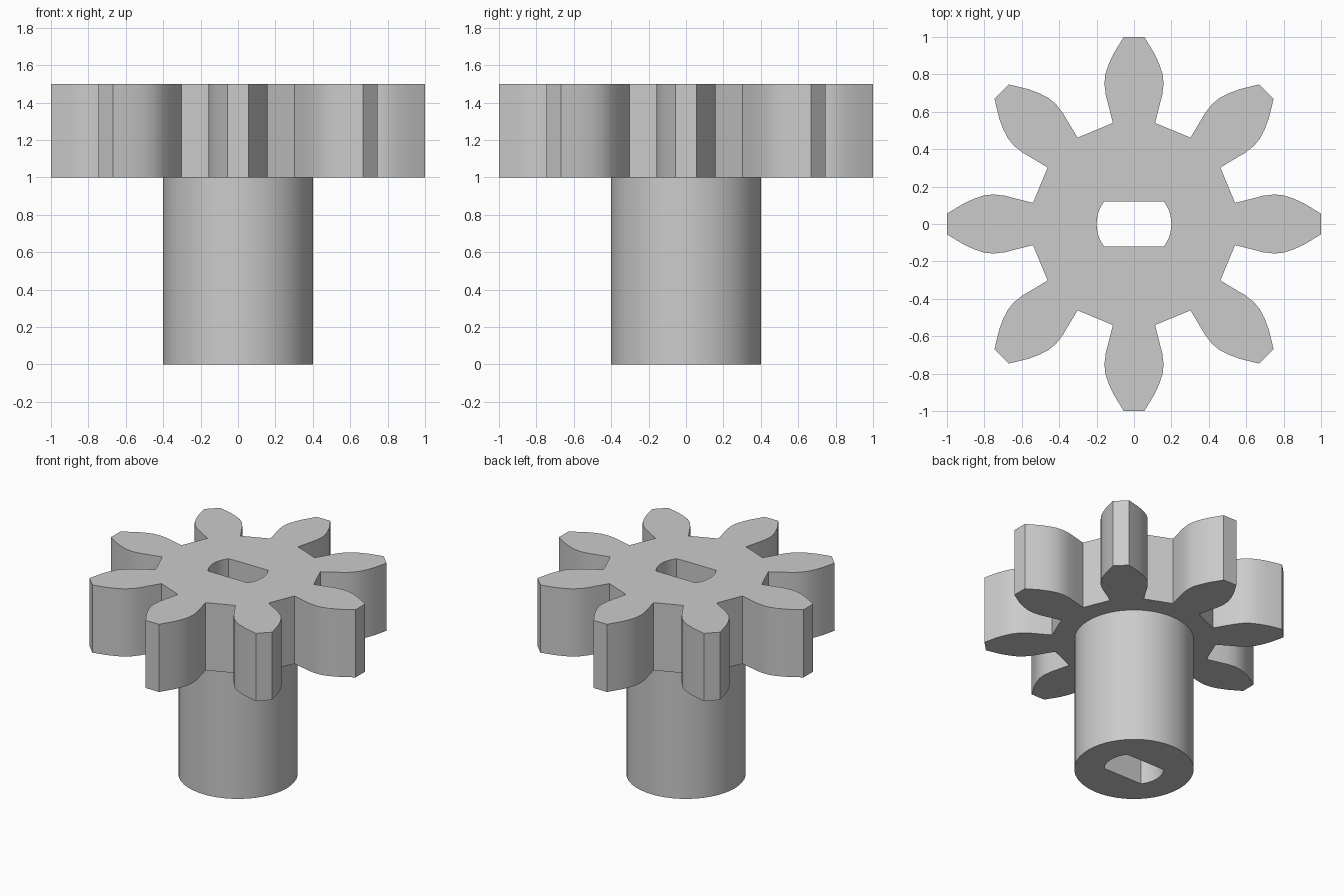
import bpy
import bmesh
from math import cos, sin, pi, radians, asin

cube = bpy.data.objects.get("Cube")
if cube:
    bpy.data.objects.remove(cube, do_unlink=True)

TEETH = 8
BOTTOM, SHOULDER, TOP = 0.0, 1.0, 1.5
SHAFT_RADIUS, BORE_RADIUS, FLAT = 0.4, 0.2, 0.12

# Half a tooth from root to tip: (sideways, outwards)
HALF_TOOTH = [(0.113, 0.54), (0.133, 0.62), (0.151, 0.69), (0.158, 0.75),
              (0.153, 0.80), (0.137, 0.85), (0.11, 0.91), (0.055, 1.0)]


def gear_outline():
    tooth = [(out, -side) for side, out in HALF_TOOTH]
    tooth += [(x, -y) for x, y in reversed(tooth)]
    points = []
    for i in range(TEETH):
        c, s = cos(2 * pi * i / TEETH), sin(2 * pi * i / TEETH)
        points += [(x * c - y * s, x * s + y * c) for x, y in tooth]
    return points


def shaft_outline(count=48):
    return [(SHAFT_RADIUS * cos(2 * pi * i / count),
             SHAFT_RADIUS * sin(2 * pi * i / count)) for i in range(count)]


def bore_outline(steps=10):
    # Round hole with two flats
    limit = asin(FLAT / BORE_RADIUS)
    arc = [limit * (2 * i / steps - 1) for i in range(steps + 1)]
    angles = arc + [a + pi for a in arc]
    return [(BORE_RADIUS * cos(a), BORE_RADIUS * sin(a)) for a in angles]


bm = bmesh.new()


def wall(outline, low, high):
    """Upright wall along a closed outline; returns its bottom and top edges."""
    rings = [[bm.verts.new((x, y, z)) for x, y in outline] for z in (low, high)]
    a, b = rings
    for i in range(len(a)):
        j = (i + 1) % len(a)
        bm.faces.new((a[i], a[j], b[j], b[i]))
    return [[bm.edges.get((r[i - 1], r[i])) for i in range(len(r))] for r in rings]


def cap(outer, inner, direction):
    bmesh.ops.triangle_fill(bm, edges=outer + inner, use_beauty=True,
                            normal=(0, 0, direction))


# Toothed rim, shaft and through bore
gear_low, gear_high = wall(gear_outline(), SHOULDER, TOP)
shaft_low, shaft_high = wall(shaft_outline(), BOTTOM, SHOULDER)
bore_low, bore_high = wall(bore_outline(), BOTTOM, TOP)

# Gear top, gear underside and shaft end
cap(gear_high, bore_high, 1)
cap(gear_low, shaft_high, -1)
cap(shaft_low, bore_low, -1)
bmesh.ops.recalc_face_normals(bm, faces=bm.faces)

mesh = bpy.data.meshes.new("gear_with_shaft")
bm.to_mesh(mesh)
bm.free()
gear = bpy.data.objects.new("gear_with_shaft", mesh)
bpy.context.collection.objects.link(gear)

# Plain grey
grey = bpy.data.materials.new("light_grey")
grey.use_nodes = True
colour = (0.6, 0.6, 0.6, 1)
grey.diffuse_color = colour
grey.node_tree.nodes["Principled BSDF"].inputs["Base Color"].default_value = colour
mesh.materials.append(grey)

# Smooth curved walls, crisp edges
for other in bpy.context.selected_objects:
    other.select_set(False)
gear.select_set(True)
bpy.context.view_layer.objects.active = gear
bpy.ops.object.shade_smooth_by_angle(angle=radians(30))
